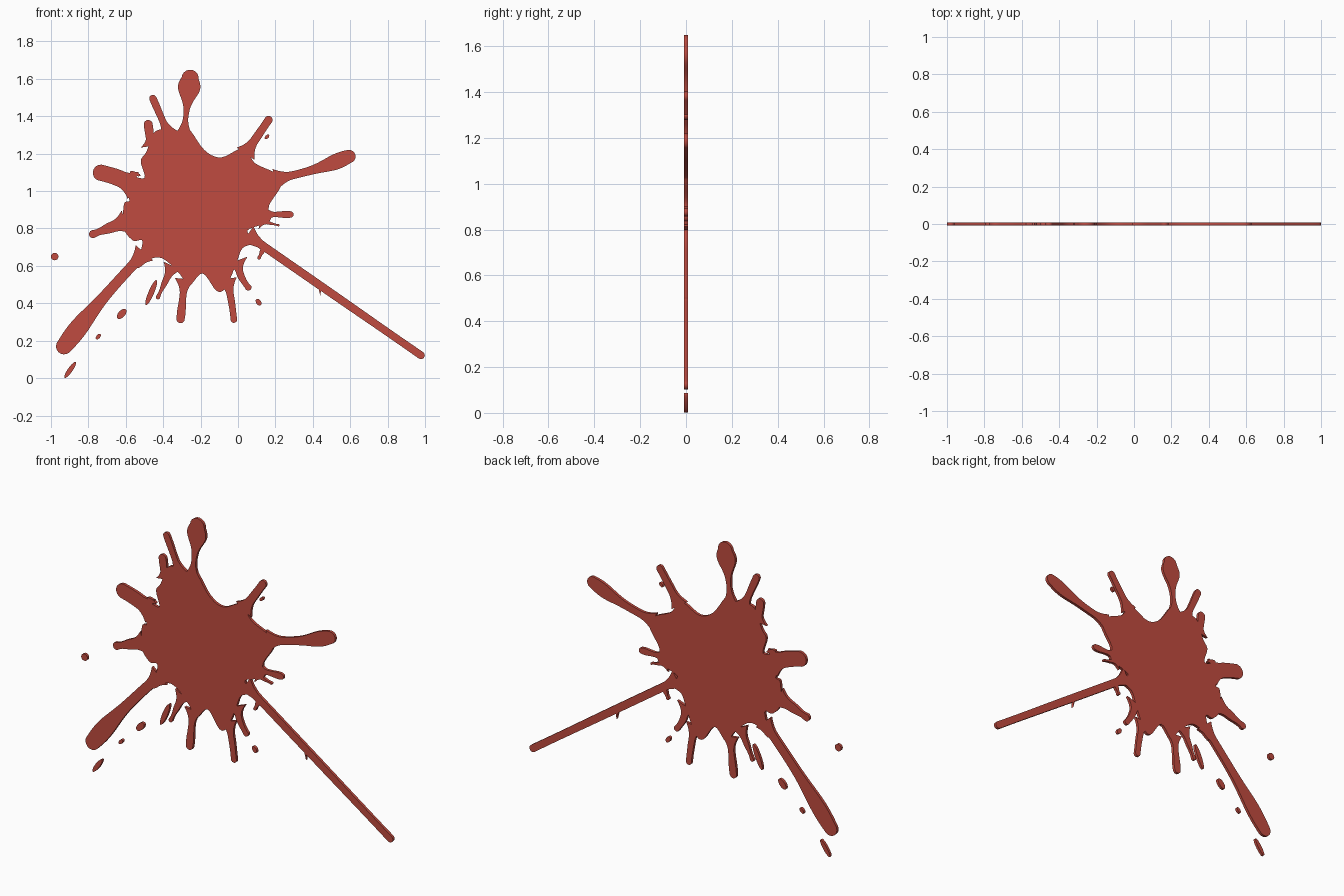
import bpy, bmesh, math
from mathutils import Vector
from mathutils.geometry import delaunay_2d_cdt

if "Cube" in bpy.data.objects:
    bpy.data.objects.remove(bpy.data.objects["Cube"])

HALF = 0.008  # half thickness of the sheet

red = bpy.data.materials.new("red_paint")
red.diffuse_color = (0.53, 0.07, 0.05, 1)
red.use_nodes = True
red.node_tree.nodes["Principled BSDF"].inputs["Base Color"].default_value = red.diffuse_color


def smooth_loop(pts, steps=5):
    """Closed Catmull-Rom curve."""
    p = [Vector(q) for q in pts]
    out = []
    for i in range(len(p)):
        a, b, c, d = (p[(i + k) % len(p)] for k in (-1, 0, 1, 2))
        for t in (s / steps for s in range(steps)):
            out.append(0.5 * (2 * b + (c - a) * t + (2 * a - 5 * b + 4 * c - d) * t * t
                              + (3 * b - a - 3 * c + d) * t ** 3))
    return out


def arm(tx, tz, bx, bz, bulb, neck, bend, steps=28):
    """Run of paint: round tip, bulb near the tip, thin neck, flared root."""
    tip, base = Vector((tx, tz)), Vector((bx, bz))
    length = (base - tip).length
    d = (base - tip) / length
    nrm = Vector((-d.y, d.x))
    reach = min(0.1, 0.4 * length)

    def radius(t):
        flare = max(0, 1 - (1 - t) * length / reach)
        return neck + (bulb - neck) * math.exp(-((t - 0.15) / 0.25) ** 2) + 0.035 * flare ** 2
    left, right = [], []
    for i in range(steps + 1):
        t = i / steps
        c = tip.lerp(base, t) + nrm * bend * math.sin(math.pi * t)
        left.append(c + nrm * radius(t))
        right.append(c - nrm * radius(t))
    cap = []
    for k in range(1, 10):
        a = math.pi * k / 10
        cap.append(tip + radius(0) * (nrm * math.cos(a) - d * math.sin(a)))
    return right + left[::-1] + cap


def oval(x, z, a, b, tilt):
    c, s = math.cos(math.radians(tilt)), math.sin(math.radians(tilt))
    ring = [(a * math.cos(k * math.pi / 12), b * math.sin(k * math.pi / 12)) for k in range(24)]
    return [Vector((x + u * c - v * s, z + u * s + v * c)) for u, v in ring]


def sheet(name, outlines):
    """Union overlapping flat outlines (anticlockwise) and give them thickness."""
    verts, faces = [], []
    for o in outlines:
        faces.append(list(range(len(verts), len(verts) + len(o))))
        verts += o
    vs, _, fs, _, _, src = delaunay_2d_cdt(verts, [], faces, 0, 1e-5)
    bm = bmesh.new()
    bv = [bm.verts.new((v.x, -HALF, v.y)) for v in vs]
    for f, s in zip(fs, src):
        if s:
            bm.faces.new([bv[i] for i in f])
    bmesh.ops.delete(bm, geom=[v for v in bm.verts if not v.link_faces], context='VERTS')
    ext = bmesh.ops.extrude_face_region(bm, geom=bm.faces[:], use_keep_orig=True)
    for g in ext["geom"]:
        if isinstance(g, bmesh.types.BMVert):
            g.co.y = HALF
    bmesh.ops.recalc_face_normals(bm, faces=bm.faces)
    me = bpy.data.meshes.new(name)
    bm.to_mesh(me)
    bm.free()
    me.materials.append(red)
    ob = bpy.data.objects.new(name, me)
    bpy.context.collection.objects.link(ob)
    bpy.context.view_layer.objects.active = ob
    ob.select_set(True)
    bpy.ops.object.shade_smooth_by_angle(angle=math.radians(40))
    ob.select_set(False)


# central pool, listed clockwise from the top
pool = smooth_loop([
    (-.33, 1.32), (-.27, 1.34), (-.18, 1.22), (-.09, 1.18), (.03, 1.23), (.09, 1.15),
    (.2, 1.095), (.23, 1.03), (.165, .92), (.17, .84), (.05, .79), (.1, .73), (.025, .695),
    (-.01, .61), (-.065, .485), (-.115, .467), (-.19, .56), (-.265, .49), (-.31, .555),
    (-.395, .635), (-.46, .64), (-.54, .59), (-.51, .73), (-.56, .735), (-.61, .8),
    (-.61, .93), (-.58, .95), (-.61, 1.02), (-.58, 1.08), (-.5, 1.07), (-.52, 1.16),
    (-.49, 1.21), (-.45, 1.31), (-.4, 1.33)])[::-1]

# splashed arms: tip x, z, root x, z, bulb radius, neck radius, bend
arms = [
    (-.256, 1.603, -.29, 1.3, .06, .013, 0),
    (-.455, 1.495, -.37, 1.3, .02, .018, 0),
    (-.48, 1.357, -.465, 1.24, .024, .022, 0),
    (.163, 1.38, .04, 1.2, .021, .023, 0),
    (.593, 1.185, .2, 1.065, .042, .021, .012),
    (.28, .875, .14, .875, .019, .014, 0),
    (.217, .817, .12, .84, .005, .009, 0),
    (.978, .122, .05, .765, .02, .022, 0),
    (.113, .644, .145, .71, .008, .014, 0),
    (.469, .49, .43, .48, .009, .012, 0),
    (.055, .485, 0, .63, .016, .02, .015),
    (-.022, .313, -.06, .53, .017, .019, -.004),
    (-.307, .315, -.285, .53, .023, .018, 0),
    (-.428, .433, -.35, .6, .009, .018, 0),
    (-.93, .17, -.5, .67, .05, .027, .01),
    (-.775, .77, -.6, .835, .018, .03, 0),
    (-.733, 1.098, -.56, 1.03, .043, .044, .008)]
sheet("splatter", [pool] + [arm(*a) for a in arms])

# loose droplets: x, z, half length, half width, tilt in degrees
drops = [(-.98, .65, .02, .02, 0), (-.897, .044, .052, .013, 55), (-.747, .222, .018, .01, 50),
         (-.622, .343, .033, .018, 48), (-.464, .457, .073, .015, 67), (.11, .406, .02, .013, -55),
         (.155, 1.29, .015, .009, 45), (-.55, 1.093, .03, .01, -20)]
for i, drop in enumerate(drops):
    sheet(f"droplet_{i + 1}", [oval(*drop)])
